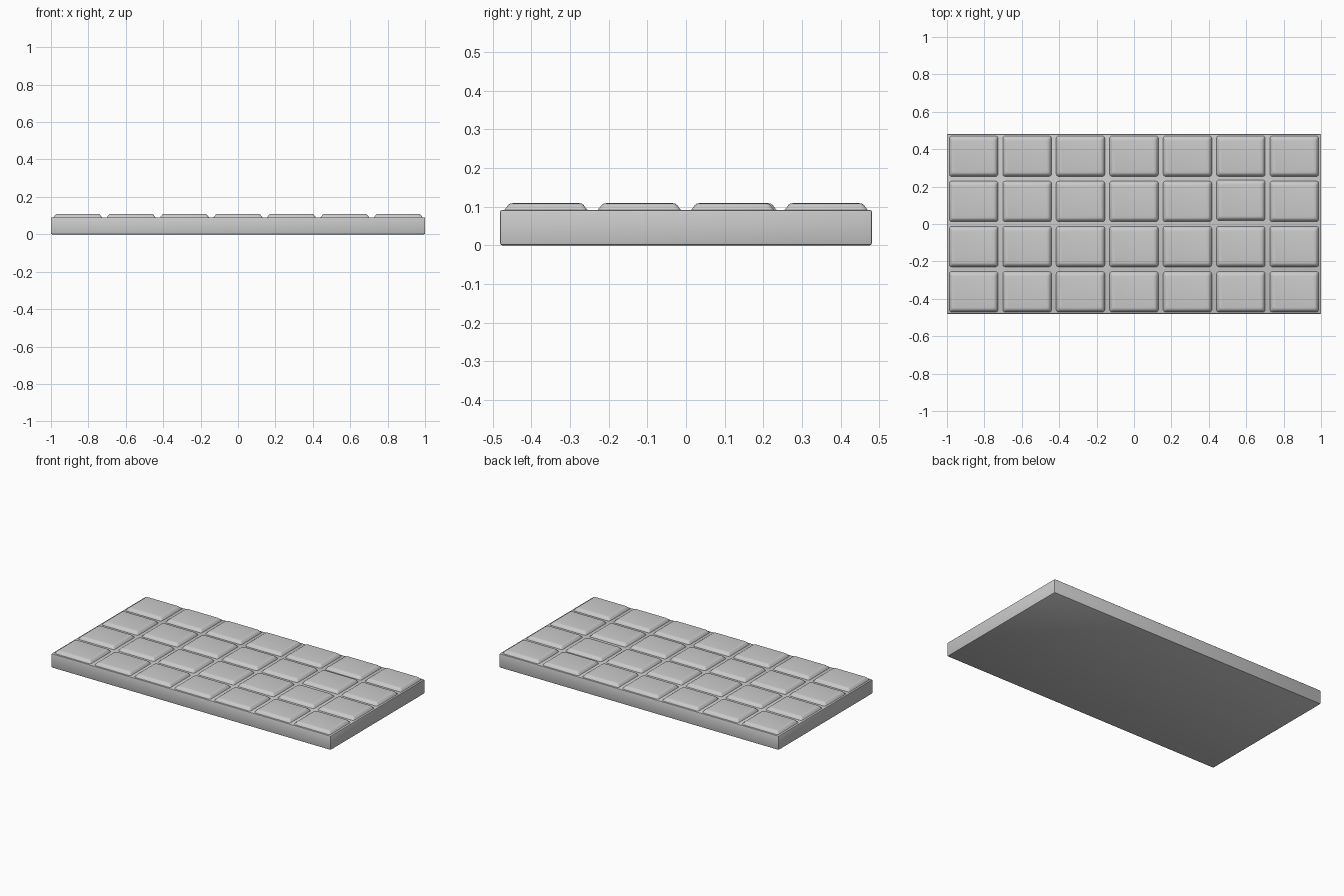
import bpy, bmesh, math

if "Cube" in bpy.data.objects:
    bpy.data.objects.remove(bpy.data.objects["Cube"])

COLS, ROWS = 7, 4
PITCH_X, PITCH_Y = 0.2857, 0.2417
HALF_X, HALF_Y = 0.131, 0.109
SLAB_TOP = 0.091


def rounded_rect(hx, hy, r, steps=3):
    """Corner-rounded rectangle outline, counter-clockwise."""
    pts = []
    for k, (sx, sy) in enumerate([(1, 1), (-1, 1), (-1, -1), (1, -1)]):
        for i in range(steps + 1):
            a = math.pi / 2 * (k + i / steps)
            pts.append((sx * (hx - r) + r * math.cos(a),
                        sy * (hy - r) + r * math.sin(a)))
    return pts


# Base slab with a thin chamfer on every edge
bm = bmesh.new()
bmesh.ops.create_cube(bm, size=1)
bmesh.ops.scale(bm, vec=(2.0, 0.962, SLAB_TOP), verts=bm.verts)
bmesh.ops.translate(bm, vec=(0, 0, SLAB_TOP / 2), verts=bm.verts)
bmesh.ops.bevel(bm, geom=bm.edges[:], offset=0.005, segments=2,
                profile=0.5, affect='EDGES')
mesh = bpy.data.meshes.new("base_slab")
bm.to_mesh(mesh)
bm.free()
slab = bpy.data.objects.new("base_slab", mesh)
bpy.context.collection.objects.link(slab)

# One pillow-edged tile: (inset, height) shoulder profile
profile = [(0.0, 0.086), (0.001, 0.091), (0.007, 0.098),
           (0.011, 0.104), (0.016, 0.1075), (0.024, 0.109)]
bm = bmesh.new()
rings = []
for inset, z in profile:
    outline = rounded_rect(HALF_X - inset, HALF_Y - inset, 0.012)
    rings.append([bm.verts.new((x, y, z)) for x, y in outline])
for low, high in zip(rings, rings[1:]):
    n = len(low)
    for i in range(n):
        j = (i + 1) % n
        bm.faces.new((low[i], low[j], high[j], high[i]))
bm.faces.new(rings[-1])
bm.faces.new(rings[0][::-1])
for f in bm.faces:
    f.smooth = True
tile_mesh = bpy.data.meshes.new("tile")
bm.to_mesh(tile_mesh)
bm.free()

# Grid of tiles, one sitting slightly out of line
for row in range(ROWS):
    for col in range(COLS):
        tile = bpy.data.objects.new(f"tile_{row + 1}_{col + 1}", tile_mesh)
        shift = 0.006 if (row, col) == (2, 5) else 0.0
        tile.location = ((col - (COLS - 1) / 2) * PITCH_X,
                         (row - (ROWS - 1) / 2) * PITCH_Y + shift, 0)
        bpy.context.collection.objects.link(tile)

# Smooth the slab's chamfers while keeping its main faces crisp
bpy.ops.object.select_all(action='DESELECT')
slab.select_set(True)
bpy.context.view_layer.objects.active = slab
bpy.ops.object.shade_smooth_by_angle(angle=math.radians(30))
